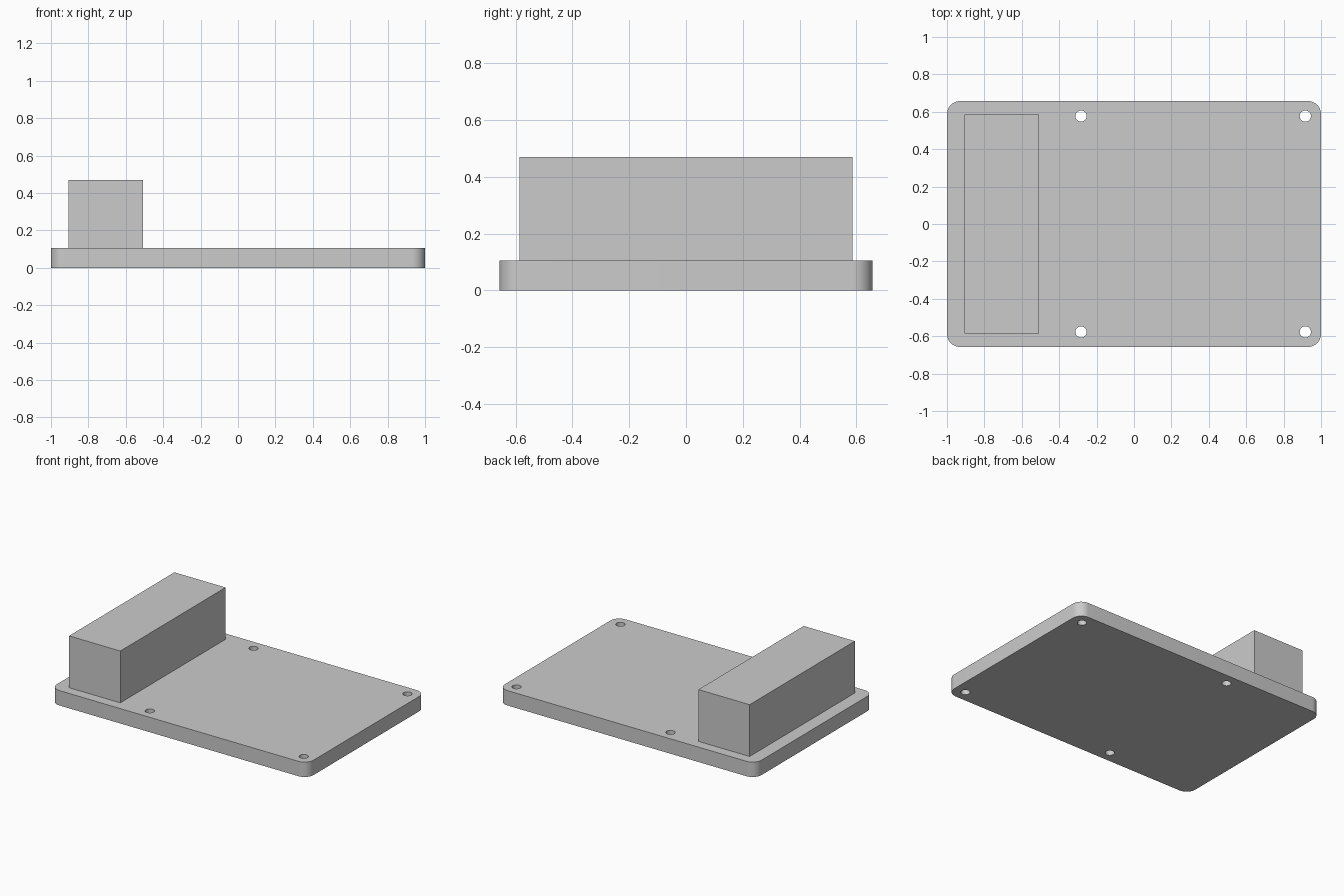
import bpy
import bmesh
import math
from mathutils import Matrix, Vector

default = bpy.data.objects.get("Cube")
if default:
    bpy.data.objects.remove(default, do_unlink=True)

# Single plain grey finish
GREY = (0.6, 0.6, 0.6, 1.0)
grey = bpy.data.materials.new("light_grey")
grey.use_nodes = True
grey.diffuse_color = GREY
grey.node_tree.nodes["Principled BSDF"].inputs["Base Color"].default_value = GREY


def finish(name, bm):
    """Turn a bmesh into a named, coloured object."""
    mesh = bpy.data.meshes.new(name)
    bm.to_mesh(mesh)
    bm.free()
    mesh.materials.append(grey)
    obj = bpy.data.objects.new(name, mesh)
    bpy.context.collection.objects.link(obj)
    return obj


def box(name, low, high, corner_radius=0.0):
    """Box between two corners, with optional rounded vertical edges."""
    low, high = Vector(low), Vector(high)
    bm = bmesh.new()
    bmesh.ops.create_cube(bm, size=1.0)
    bmesh.ops.scale(bm, vec=high - low, verts=bm.verts)
    bmesh.ops.translate(bm, vec=(low + high) / 2, verts=bm.verts)
    if corner_radius:
        upright = [e for e in bm.edges
                   if abs(e.verts[0].co.z - e.verts[1].co.z) > 0.01]
        bmesh.ops.bevel(bm, geom=upright, offset=corner_radius, segments=12,
                        profile=0.5, affect='EDGES')
    return finish(name, bm)


THICK = 0.105
HALF_DEPTH = 0.657

# Base plate with rounded corners
plate = box("base_plate", (-1, -HALF_DEPTH, 0), (1, HALF_DEPTH, THICK), 0.07)

# Four screw holes drilled through the plate
bm = bmesh.new()
for x in (-0.283, 0.916):
    for y in (-0.577, 0.577):
        bmesh.ops.create_cone(bm, cap_ends=True, segments=32, radius1=0.03,
                              radius2=0.03, depth=THICK * 3,
                              matrix=Matrix.Translation((x, y, THICK / 2)))
drill = finish("hole_cutter", bm)
drill.hide_render = True

cut = plate.modifiers.new("screw_holes", 'BOOLEAN')
cut.operation = 'DIFFERENCE'
cut.solver = 'EXACT'
cut.object = drill

bpy.ops.object.select_all(action='DESELECT')
plate.select_set(True)
bpy.context.view_layer.objects.active = plate
bpy.ops.object.modifier_apply(modifier=cut.name)
bpy.data.objects.remove(drill, do_unlink=True)
bpy.ops.object.shade_smooth_by_angle(angle=math.radians(30))

# Raised block standing near the right end
box("raised_block", (-0.906, -0.586, THICK), (-0.507, 0.586, 0.47))
